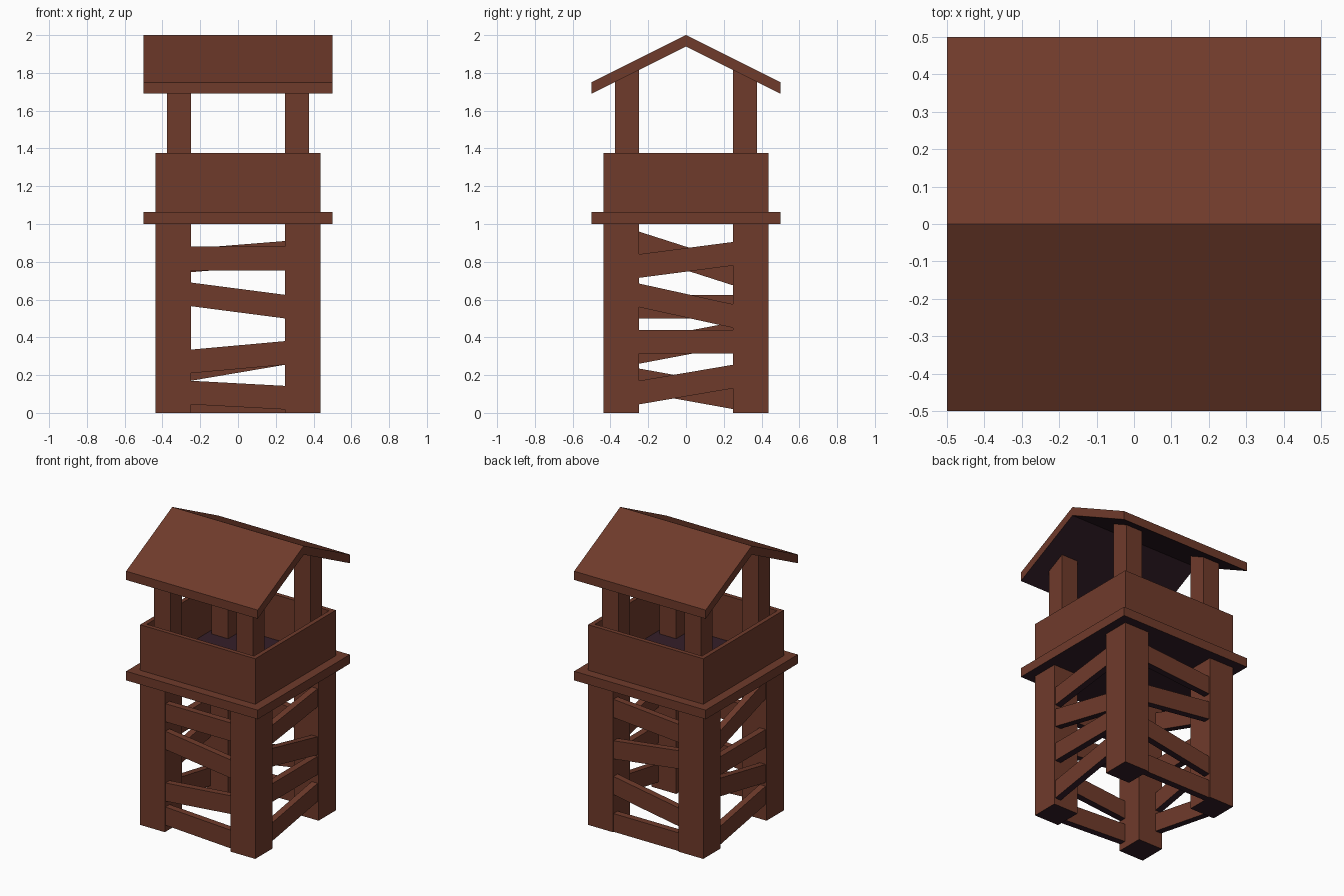
import bpy
import bmesh

if "Cube" in bpy.data.objects:
    bpy.data.objects.remove(bpy.data.objects["Cube"])

def material(name, rgb):
    m = bpy.data.materials.new(name)
    m.diffuse_color = (*rgb, 1)
    m.use_nodes = True
    m.node_tree.nodes["Principled BSDF"].inputs["Base Color"].default_value = m.diffuse_color
    return m

WOOD = material("brown wood", (0.159, 0.043, 0.024))
DARK = material("dark purple underside", (0.034, 0.013, 0.022))

def prism(name, profile, a, b, place, dark_top=False):
    """Extrude a 2D profile from depth a to b; place maps (u, v, depth) to xyz."""
    n = len(profile)
    verts = [place(u, v, d) for d in (a, b) for u, v in profile]
    faces = [tuple(range(n))[::-1], tuple(range(n, 2 * n))]
    faces += [(i, (i + 1) % n, n + (i + 1) % n, n + i) for i in range(n)]
    me = bpy.data.meshes.new(name)
    me.from_pydata(verts, [], faces)
    me.materials.append(WOOD)
    me.materials.append(DARK)
    ob = bpy.data.objects.new(name, me)
    bpy.context.collection.objects.link(ob)
    bm = bmesh.new()
    bm.from_mesh(me)
    bmesh.ops.recalc_face_normals(bm, faces=bm.faces)
    # faces that look down are dark
    for f in bm.faces:
        f.normal_update()
        f.material_index = int(f.normal.z < -0.5 or dark_top)
    bm.to_mesh(me)
    bm.free()
    return ob

def along_x(u, v, d):
    return (d, u, v)

def along_y(u, v, d):
    return (u, d, v)

def box(name, x0, x1, y0, y1, z0, z1, dark_top=False):
    return prism(name, [(y0, z0), (y1, z0), (y1, z1), (y0, z1)], x0, x1, along_x, dark_top)

# legs and roof posts (post tops follow the roof slope)
for sx, side in ((-1, "left"), (1, "right")):
    for sy, end in ((-1, "front"), (1, "back")):
        box(f"{end}_{side}_leg", *sorted((sx * .25, sx * .4375)),
            *sorted((sy * .25, sy * .4375)), 0, 1)
        prism(f"{end}_{side}_post",
              [(sy * .25, 1.0625), (sy * .375, 1.0625), (sy * .375, 1.755), (sy * .25, 1.8175)],
              *sorted((sx * .25, sx * .375)), along_x)

# platform and the dark floor inside the railing
box("platform", -.5, .5, -.5, .5, 1.0, 1.0625)
R, T = .4375, .03
box("floor", -R + T, R - T, -R + T, R - T, 1.0625, 1.066, True)

# railing walls
for s, n in ((-1, "front"), (1, "back")):
    box(n + "_railing", -R, R, *sorted((s * R, s * (R - T))), 1.0625, 1.375)
for s, n in ((-1, "left"), (1, "right")):
    box(n + "_railing", *sorted((s * R, s * (R - T))), -R + T, R - T, 1.0625, 1.375)

# crooked cross boards: bottom height at each end
BRACES = {
    "front": (along_y, -1, [(.755, .755), (.565, .50), (.21, .255), (.045, .018)]),
    "back": (along_y, 1, [(.745, .785), (.565, .50), (.17, .255), (.0, .0)]),
    "right": (along_x, 1, [(.715, .78), (.56, .45), (.315, .315), (.045, .13)]),
    "left": (along_x, -1, [(.835, .675), (.50, .50), (.26, .355), (.11, .02)]),
}
for side, (place, s, rows) in BRACES.items():
    for i, (l, r) in enumerate(rows):
        prism(f"{side}_brace_{i + 1}",
              [(-.25, l), (.25, r), (.25, r + .125), (-.25, l + .125)],
              *sorted((s * .43, s * .385)), place)

# gable roof
prism("roof", [(-.5, 1.69), (0, 1.94), (.5, 1.69), (.5, 1.75), (0, 2), (-.5, 1.75)],
      -.5, .5, along_x)
